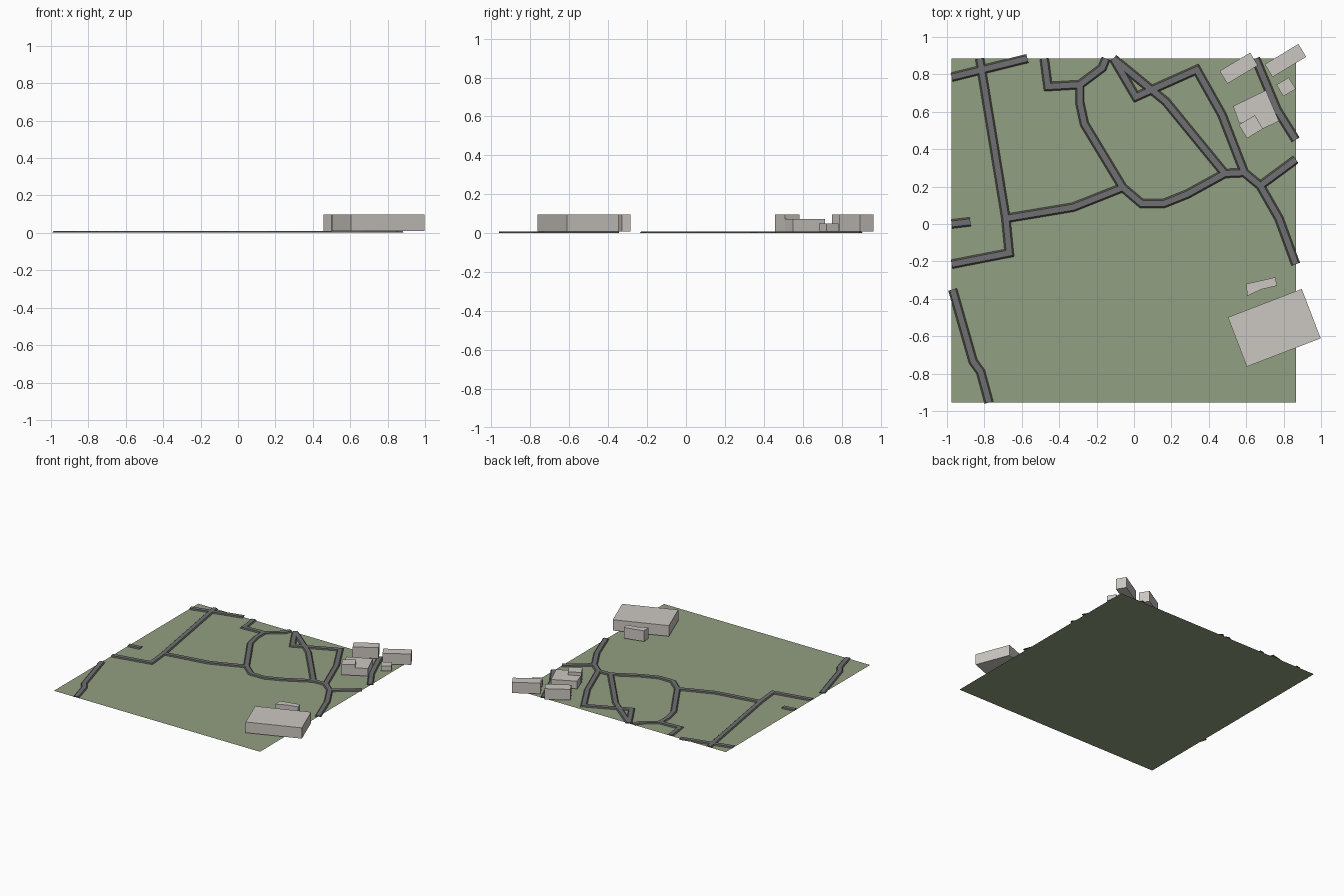
import bpy, bmesh, math
from mathutils import Vector

if "Cube" in bpy.data.objects:
    bpy.data.objects.remove(bpy.data.objects["Cube"])


def material(name, rgb):
    m = bpy.data.materials.new(name)
    m.diffuse_color = (*rgb, 1)
    m.use_nodes = True
    m.node_tree.nodes["Principled BSDF"].inputs["Base Color"].default_value = m.diffuse_color
    return m


GRASS = material("grass green", (0.29, 0.35, 0.225))
ASPHALT = material("asphalt grey", (0.16, 0.16, 0.175))
VERGE = material("dark verge", (0.10, 0.105, 0.08))
WALL = material("pale stone", (0.60, 0.565, 0.53))


def finish(name, bm, *mats):
    me = bpy.data.meshes.new(name)
    bm.to_mesh(me)
    bm.free()
    for m in mats:
        me.materials.append(m)
    ob = bpy.data.objects.new(name, me)
    bpy.context.collection.objects.link(ob)
    return ob


def prism(name, outline, z0, z1, mat):
    """Extrude a flat outline straight up."""
    bm = bmesh.new()
    base = bm.faces.new([bm.verts.new((x, y, z0)) for x, y in outline])
    top = bmesh.ops.extrude_face_region(bm, geom=[base])["geom"]
    bmesh.ops.translate(bm, vec=(0, 0, z1 - z0),
                        verts=[v for v in top if isinstance(v, bmesh.types.BMVert)])
    bmesh.ops.recalc_face_normals(bm, faces=bm.faces)
    return finish(name, bm, mat)


def block(name, cx, cy, length, width, degrees, top):
    """Rectangular building turned about its centre."""
    c, s = math.cos(math.radians(degrees)), math.sin(math.radians(degrees))
    l, w = length / 2, width / 2
    corners = [(cx + u * c - v * s, cy + u * s + v * c)
               for u, v in ((-l, -w), (l, -w), (l, w), (-l, w))]
    return prism(name, corners, 0.01, top, WALL)


def road(name, *path):
    """Raised strip with sloping sides and mitred corners."""
    pts = [Vector(p) for p in path]
    bm = bmesh.new()
    rings = []
    for i, p in enumerate(pts):
        dirs = []
        if i > 0:
            dirs.append((p - pts[i - 1]).normalized())
        if i < len(pts) - 1:
            dirs.append((pts[i + 1] - p).normalized())
        normals = [Vector((-d.y, d.x)) for d in dirs]
        side = sum(normals, Vector((0, 0))).normalized()
        side /= max(0.6, side.dot(normals[0]))
        rings.append([bm.verts.new((*(p + side * o), z)) for o, z in
                      ((0.024, 0.001), (0.016, 0.009), (-0.016, 0.009), (-0.024, 0.001))])
    for a, b in zip(rings, rings[1:]):
        for k in range(4):
            n = (k + 1) % 4
            f = bm.faces.new((a[k], a[n], b[n], b[k]))
            f.material_index = 0 if k == 1 else 1
    for ring in (rings[0], rings[-1]):
        bm.faces.new(ring).material_index = 1
    bmesh.ops.recalc_face_normals(bm, faces=bm.faces)
    return finish(name, bm, ASPHALT, VERGE)


# Ground sheet
bm = bmesh.new()
bm.faces.new([bm.verts.new((x, y, 0.0)) for x, y in
              ((-0.975, -0.955), (0.865, -0.955), (0.865, 0.885), (-0.975, 0.885))])
finish("ground", bm, GRASS)

# Roads on the west side
road("northwest_road", (-0.975, 0.785), (-0.57, 0.885))
road("west_road", (-0.825, 0.885), (-0.685, 0.03), (-0.667, -0.155), (-0.975, -0.215))
road("west_stub", (-0.975, 0.0), (-0.875, 0.012))
road("southwest_road", (-0.97, -0.35), (-0.86, -0.735), (-0.82, -0.79), (-0.775, -0.955))
road("cross_road", (-0.685, 0.03), (-0.325, 0.09), (-0.06, 0.195))

# Roads through the middle and to the east
road("north_lane", (-0.48, 0.885), (-0.46, 0.735), (-0.29, 0.745),
     (-0.17, 0.835), (-0.15, 0.885))
road("main_road", (-0.29, 0.745), (-0.29, 0.65), (-0.265, 0.535), (-0.06, 0.195),
     (0.04, 0.11), (0.16, 0.11), (0.285, 0.16), (0.485, 0.27), (0.59, 0.275),
     (0.675, 0.205), (0.775, 0.03), (0.865, -0.215))
road("diagonal_road", (-0.11, 0.885), (0.17, 0.655), (0.485, 0.27))
road("loop_road", (-0.11, 0.885), (0.01, 0.68), (0.335, 0.825), (0.47, 0.585), (0.59, 0.275))
road("east_branch", (0.675, 0.205), (0.865, 0.345))
road("northeast_road", (0.65, 0.885), (0.765, 0.61), (0.865, 0.45))

# Southeast buildings
block("large_hall", 0.75, -0.555, 0.423, 0.283, 21, 0.097)
prism("hall_annex", ((0.605, -0.385), (0.68, -0.35), (0.765, -0.33),
                     (0.755, -0.285), (0.60, -0.32)), 0.01, 0.097, WALL)

# Northeast buildings
block("west_house", 0.56, 0.833, 0.19, 0.08, 31, 0.097)
block("north_house", 0.81, 0.874, 0.21, 0.08, 31, 0.097)
block("small_shed", 0.813, 0.733, 0.077, 0.072, 31, 0.05)
block("tall_house", 0.625, 0.52, 0.10, 0.085, 31, 0.097)
prism("low_house", ((0.53, 0.63), (0.56, 0.545), (0.67, 0.50), (0.775, 0.55), (0.705, 0.715)),
      0.01, 0.072, WALL)
